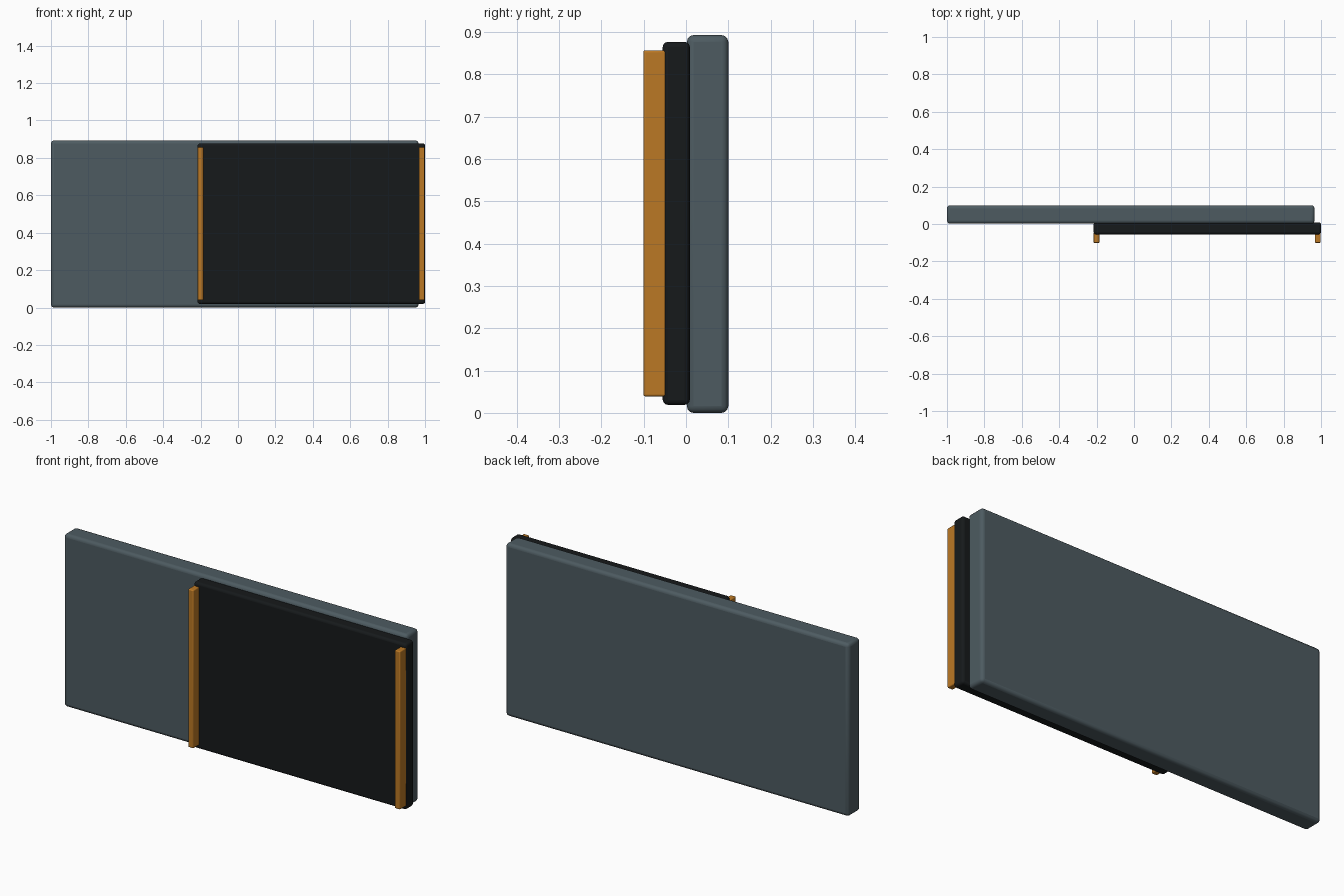
import bpy

if "Cube" in bpy.data.objects:
    bpy.data.objects.remove(bpy.data.objects["Cube"])


def material(name, rgb):
    m = bpy.data.materials.new(name)
    m.diffuse_color = (*rgb, 1)
    m.use_nodes = True
    m.node_tree.nodes["Principled BSDF"].inputs["Base Color"].default_value = m.diffuse_color
    return m


def slab(name, lo, hi, bevel, mat):
    """Bevelled box spanning the corners lo and hi."""
    bpy.ops.mesh.primitive_cube_add(size=1, location=[(a + b) / 2 for a, b in zip(lo, hi)])
    ob = bpy.context.object
    ob.name = name
    ob.scale = [b - a for a, b in zip(lo, hi)]
    bpy.ops.object.transform_apply(location=False, rotation=False, scale=True)
    mod = ob.modifiers.new("edge_bevel", 'BEVEL')
    mod.width = bevel
    mod.segments = 3
    ob.data.materials.append(mat)
    bpy.ops.object.shade_smooth_by_angle()
    return ob


slate = material("slate", (0.075, 0.105, 0.12))
black = material("black", (0.008, 0.010, 0.011))
amber = material("amber", (0.50, 0.19, 0.018))

# Fixed rear panel
slab("rear_panel", (-1.0, 0.002, 0.0), (0.965, 0.1, 0.893), 0.016, slate)

# Sliding front panel, offset to the right
slab("sliding_panel", (-0.216, -0.055, 0.019), (1.0, 0.009, 0.877), 0.012, black)

# Upright edge rails on the sliding panel
for side, x in (("left", -0.216), ("right", 0.967)):
    slab(side + "_rail", (x, -0.101, 0.039), (x + 0.031, -0.047, 0.857), 0.005, amber)
